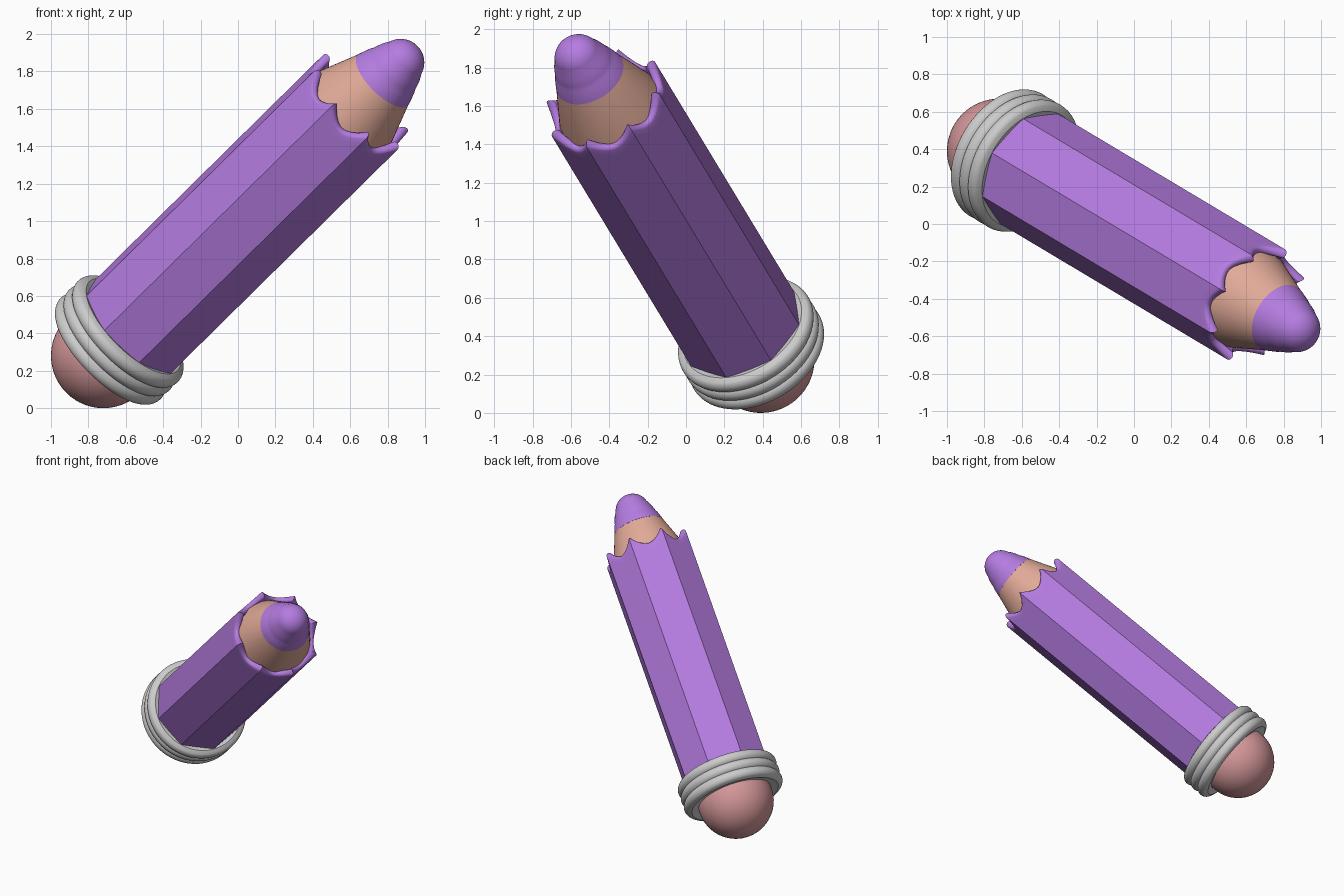
import bpy, bmesh
from math import sin, cos, pi, radians
from mathutils import Matrix, Vector

if "Cube" in bpy.data.objects:
    bpy.data.objects.remove(bpy.data.objects["Cube"])

# Tilted pencil frame: local z runs from eraser to tip
D = Vector((0.655, -0.391, 0.646)).normalized()
P = Vector((-D.y, D.x, 0)).normalized()
Q = D.cross(P)
FRAME = Matrix((P, Q, D)).transposed().to_4x4()
FRAME.translation = (-0.72, 0.39, 0.28)


def material(name, rgb):
    m = bpy.data.materials.new(name)
    m.diffuse_color = (*rgb, 1)
    m.use_nodes = True
    m.node_tree.nodes["Principled BSDF"].inputs["Base Color"].default_value = m.diffuse_color
    return m


PURPLE = material("purple", (0.46, 0.20, 0.75))
WOOD = material("wood", (0.75, 0.40, 0.31))
PINK = material("pink", (0.66, 0.31, 0.32))


def finish(name, rings, mat=None, angle=30):
    """Bridge closed rings of points, cap both ends and place in the tilted frame."""
    bm = bmesh.new()
    loops = [[bm.verts.new(p) for p in ring] for ring in rings]
    n = len(loops[0])
    for a, b in zip(loops, loops[1:]):
        for i in range(n):
            j = (i + 1) % n
            bm.faces.new((a[i], a[j], b[j], b[i]))
    bm.faces.new(loops[0][::-1])
    bm.faces.new(loops[-1])
    bmesh.ops.recalc_face_normals(bm, faces=bm.faces)
    me = bpy.data.meshes.new(name)
    bm.to_mesh(me)
    bm.free()
    ob = bpy.data.objects.new(name, me)
    bpy.context.collection.objects.link(ob)
    me.transform(FRAME)
    if mat:
        me.materials.append(mat)
    bpy.ops.object.select_all(action='DESELECT')
    ob.select_set(True)
    bpy.context.view_layer.objects.active = ob
    bpy.ops.object.shade_smooth_by_angle(angle=radians(angle))
    return ob


def lathe(name, profile, mat=None, n=64, angle=40):
    return finish(name, [[(r * cos(2 * pi * i / n), r * sin(2 * pi * i / n), z)
                          for i in range(n)] for r, z in profile], mat, angle)


# Eraser ball
lathe("eraser", [(0.28 * sin(pi * k / 32) + 1e-4, -0.28 * cos(pi * k / 32))
                 for k in range(33)], PINK)

# Metal ferrule with three rounded ribs
ribs = [(0.25, 0.035)]
for c in (0.06, 0.13, 0.20):
    ribs += [(0.335 + 0.045 * cos(a), c + 0.045 * sin(a))
             for a in [radians(-51 + 102 * k / 10) for k in range(11)]]
ribs[1:1] = [(0.30, 0.025), (0.335, 0.015)]
ribs += [(0.335, 0.245), (0.30, 0.235), (0.25, 0.225)]
lathe("ferrule", ribs, angle=35)

# Octagonal painted shell with scalloped, rounded rim
STEPS, PHASE, R = 12, radians(5), 0.333


def shell_ring(inset, z=None, drop=0.0, roundness=0.0):
    ring = []
    for side in range(8):
        a0, a1 = (PHASE + k * pi / 4 for k in (side, side + 1))
        for k in range(STEPS):
            f = k / STEPS
            s = abs(2 * f - 1)
            x = (1 - f) * cos(a0) + f * cos(a1)
            y = (1 - f) * sin(a0) + f * sin(a1)
            v = Vector((x, y)) * R
            r = v.length * (1 - roundness) + 0.305 * roundness - inset
            v = v.normalized() * r
            zz = z if z is not None else 2.035 + 0.085 * s ** 1.8 - drop
            ring.append((v.x, v.y, zz))
    return ring


lip = [shell_ring(0.022 - 0.022 * cos(a), None, 0.022 - 0.022 * sin(a), 0.2 * a / pi)
       for a in [pi * k / 8 for k in range(9)]]
finish("painted_body", [shell_ring(0, 0.15), shell_ring(0, None, 0.06)] + lip
       + [shell_ring(0.06, 1.88, 0, 0.5)], PURPLE, 40)

# Sharpened wood cone
lathe("wood_cone", [(0.28, 1.85), (0.285, 1.98), (0.275, 2.04), (0.188, 2.285), (0.1, 2.30)], WOOD)

# Coloured core with a small step and a rounded tip
core = [(0.1, 2.27), (0.191, 2.28), (0.17, 2.345), (0.161, 2.36), (0.157, 2.375)]
core += [(0.125 * cos(a) + 1e-4, 2.43 + 0.122 * sin(a))
         for a in [radians(14 + 76 * k / 14) for k in range(15)]]
core[5:5] = [(0.142, 2.42)]
lathe("core_tip", core, PURPLE, angle=50)
